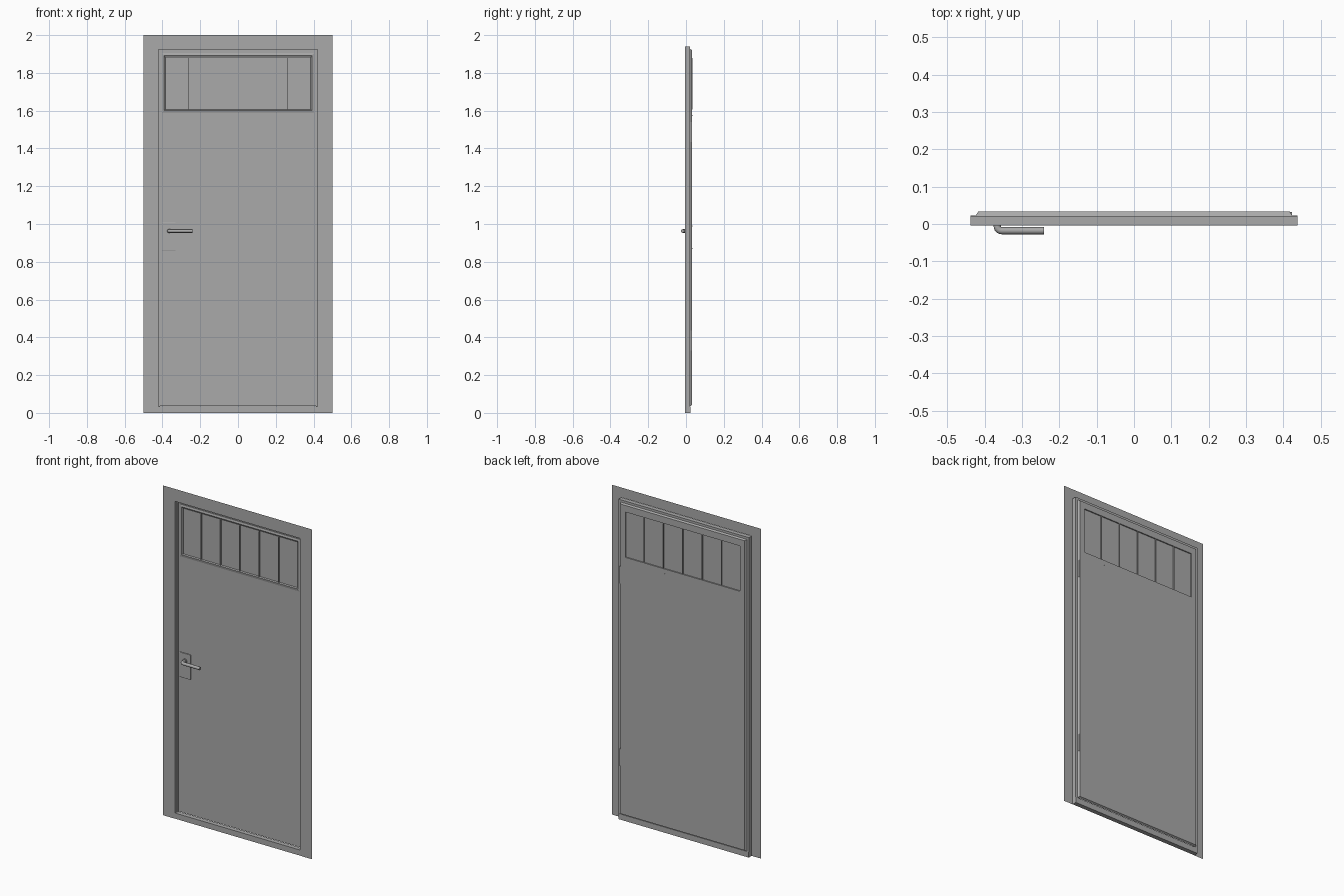
import bpy, bmesh, math
from mathutils import Matrix

if "Cube" in bpy.data.objects:
    bpy.data.objects.remove(bpy.data.objects["Cube"], do_unlink=True)

gray = bpy.data.materials.new("plain_gray")
gray.use_nodes = True
gray.diffuse_color = (0.4, 0.4, 0.4, 1)
gray.node_tree.nodes["Principled BSDF"].inputs["Base Color"].default_value = (0.4, 0.4, 0.4, 1)


def finish(name, bm):
    bmesh.ops.recalc_face_normals(bm, faces=bm.faces)
    mesh = bpy.data.meshes.new(name)
    bm.to_mesh(mesh)
    bm.free()
    mesh.materials.append(gray)
    obj = bpy.data.objects.new(name, mesh)
    bpy.context.collection.objects.link(obj)
    return obj


def box(name, x0, x1, y0, y1, z0, z1):
    bm = bmesh.new()
    bmesh.ops.create_cube(bm, size=1)
    for v in bm.verts:
        v.co = (x0 + (v.co.x + 0.5) * (x1 - x0), y0 + (v.co.y + 0.5) * (y1 - y0),
                z0 + (v.co.z + 0.5) * (z1 - z0))
    return finish(name, bm)


def rect_ring(name, loops):
    """Closed ring through upright rectangles given as (half width, bottom, top, y)."""
    bm = bmesh.new()
    rings = [[bm.verts.new((x, y, z)) for x, z in ((-w, b), (w, b), (w, t), (-w, t))]
             for w, b, t, y in loops]
    for i, ring in enumerate(rings):
        after = rings[(i + 1) % len(rings)]
        for j in range(4):
            k = (j + 1) % 4
            bm.faces.new((ring[j], ring[k], after[k], after[j]))
    return finish(name, bm)


def disc(name, x, y, z, radius, depth, sides):
    bm = bmesh.new()
    bmesh.ops.create_cone(bm, cap_ends=True, segments=sides, radius1=radius, radius2=radius,
                          depth=depth, matrix=Matrix.Translation((x, y, z))
                          @ Matrix.Rotation(math.pi / 2, 4, 'X'))
    return finish(name, bm)


# Thin wall sheet around the opening
WALL_Y, OPEN_W, OPEN_TOP = -0.005, 0.437, 1.94
bm = bmesh.new()
for x0, x1, z0, z1 in ((-0.5, -OPEN_W, 0, OPEN_TOP), (OPEN_W, 0.5, 0, OPEN_TOP),
                       (-0.5, 0.5, OPEN_TOP, 2)):
    bm.faces.new([bm.verts.new((x, WALL_Y, z))
                  for x, z in ((x0, z0), (x1, z0), (x1, z1), (x0, z1))])
finish("wall_sheet", bm)

# Stepped door frame and its threshold
rect_ring("door_frame", [(0.437, 0, 1.94, -0.004), (0.437, 0, 1.94, 0.022),
                         (0.413, 0.02, 1.917, 0.022), (0.413, 0.02, 1.917, 0.016),
                         (0.42, 0.02, 1.924, 0.016), (0.42, 0.02, 1.924, -0.004)])
box("threshold", -0.437, 0.437, -0.004, 0.023, 0, 0.034)

# Door leaf with chamfered rear edge and window opening
rect_ring("door_leaf", [(0.424, 0.036, 1.926, 0.022), (0.417, 0.042, 1.92, 0.033),
                        (0.384, 1.605, 1.88, 0.033), (0.384, 1.605, 1.88, 0.022)])

# Window: bead, pane and upright bars
rect_ring("window_bead", [(0.403, 1.588, 1.905, 0.022), (0.403, 1.588, 1.905, 0.018),
                          (0.391, 1.602, 1.892, 0.015), (0.384, 1.605, 1.88, 0.022)])
box("window_pane", -0.386, 0.386, 0.024, 0.026, 1.603, 1.882)
for i in range(-2, 3):
    box("window_bar", i * 0.13 - 0.001, i * 0.13 + 0.001, 0.014, 0.034, 1.605, 1.88)

# Hinges on the left edge
for z in (0.33, 1.435):
    box("hinge", 0.404, 0.423, 0.018, 0.0325, z, z + 0.105)

# Handle plate, collar and bent lever
plate = box("handle_plate", -0.403, -0.33, 0.015, 0.022, 0.857, 1.008)
bev = plate.modifiers.new("soft_edge", 'BEVEL')
bev.width, bev.segments = 0.002, 2
disc("handle_collar", -0.366, 0.012, 0.963, 0.014, 0.008, 24)

R = 0.012
path = [(-0.366, 0.018)]
for i in range(7):
    a = math.pi + i * math.pi / 12
    path.append((-0.366 + R + R * math.cos(a), -0.006 + R * math.sin(a)))
path.append((-0.241, -0.018))
curve = bpy.data.curves.new("handle_lever", 'CURVE')
curve.dimensions = '3D'
curve.bevel_depth, curve.bevel_resolution, curve.use_fill_caps = 0.0095, 4, True
spline = curve.splines.new('POLY')
spline.points.add(len(path) - 1)
for p, (x, y) in zip(spline.points, path):
    p.co = (x, y, 0.963, 1)
curve.materials.append(gray)
lever = bpy.data.objects.new("handle_lever", curve)
bpy.context.collection.objects.link(lever)
bpy.ops.object.select_all(action='DESELECT')
lever.select_set(True)
bpy.context.view_layer.objects.active = lever
bpy.ops.object.convert(target='MESH')
bpy.ops.object.shade_smooth_by_angle(angle=math.radians(40))

# Small screw ends on the rear face
screws = [(-0.36 + i * 0.12, 1.575) for i in range(7)]
screws += [(-0.366, 0.99), (-0.345, 0.87), (-0.39, 0.87)]
for x, z in screws:
    disc("screw_end", x, 0.033, z, 0.002, 0.001, 8)
